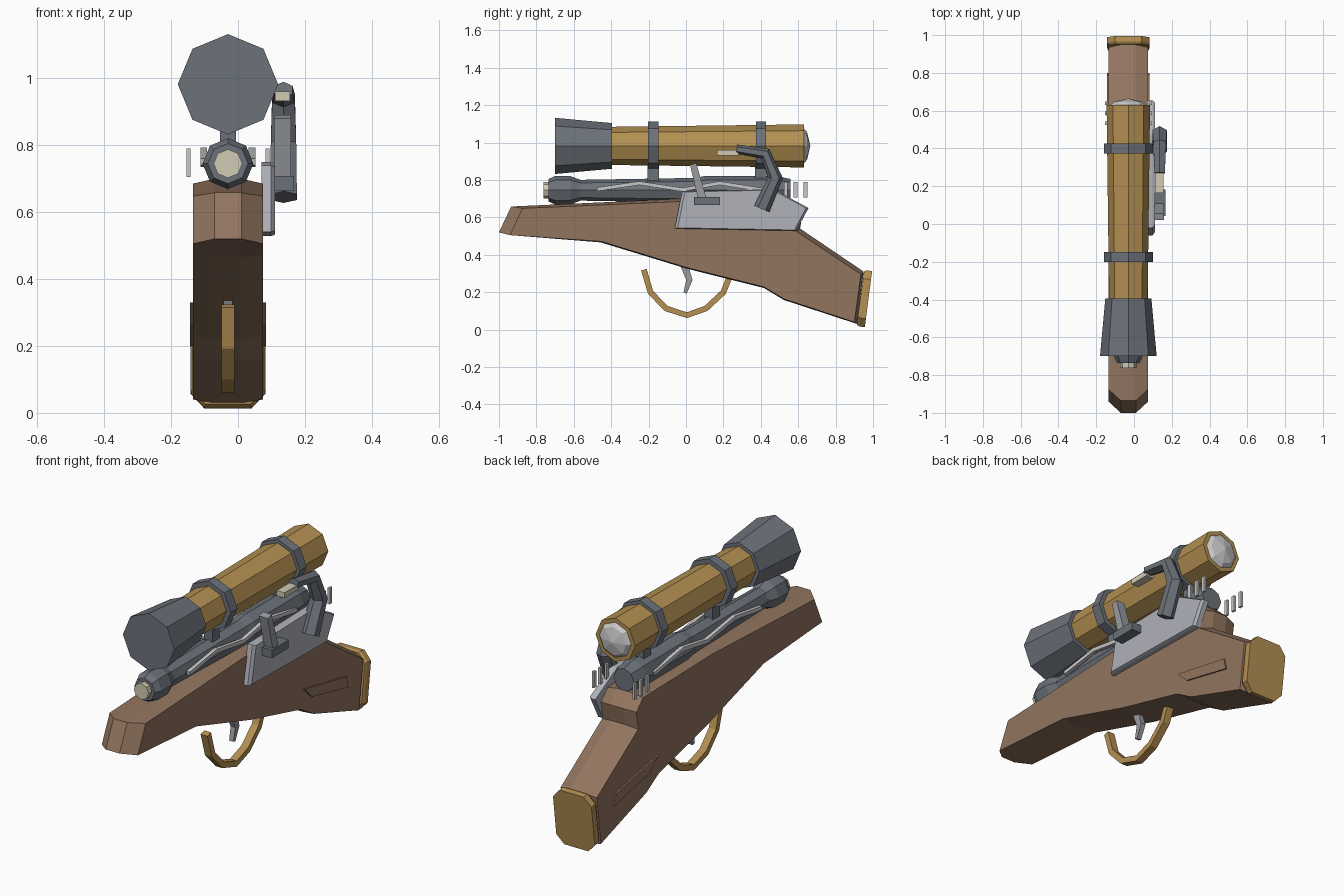
import bpy, bmesh, math
from mathutils import Vector

if "Cube" in bpy.data.objects:
    bpy.data.objects.remove(bpy.data.objects["Cube"])

CX = -0.03  # centre line of the weapon


def material(name, rgb):
    m = bpy.data.materials.new(name)
    lin = [(c / 255 / 12.92 if c < 11 else ((c / 255 + 0.055) / 1.055) ** 2.4) for c in rgb]
    m.diffuse_color = (*lin, 1)
    m.use_nodes = True
    m.node_tree.nodes["Principled BSDF"].inputs["Base Color"].default_value = m.diffuse_color
    return m


WOOD = material("brown wood", (146, 117, 95))
BRASS = material("brass", (180, 144, 82))
IRON = material("dark iron", (108, 114, 122))
STEEL = material("pale steel", (176, 178, 186))
GREY = material("mid grey steel", (152, 155, 160))
SILVER = material("silver", (200, 200, 200))
CREAM = material("cream", (208, 203, 180))


def loft(name, rings, mat, closed=True):
    """Skin a list of equal-length point rings and cap both ends."""
    bm = bmesh.new()
    loops = [[bm.verts.new(p) for p in r] for r in rings]
    n = len(loops[0])
    for a, b in zip(loops, loops[1:]):
        for i in range(n):
            j = (i + 1) % n
            bm.faces.new((a[i], a[j], b[j], b[i]))
    bm.faces.new(loops[0])
    bm.faces.new(loops[-1])
    bmesh.ops.remove_doubles(bm, verts=bm.verts, dist=1e-5)
    bmesh.ops.recalc_face_normals(bm, faces=bm.faces)
    me = bpy.data.meshes.new(name)
    bm.to_mesh(me)
    bm.free()
    me.materials.append(mat)
    ob = bpy.data.objects.new(name, me)
    bpy.context.collection.objects.link(ob)
    return ob


def turned(name, z, profile, mat, n=8):
    """Faceted round part along y from (y, radius) pairs."""
    ang = [2 * math.pi * i / n for i in range(n)]
    return loft(name, [[(CX + r * math.sin(a), y, z + r * math.cos(a)) for a in ang]
                       for y, r in profile], mat)


def slab(name, outline, layers, mat):
    """Side outline (y, z) repeated at x layers, each shrunk towards the centre."""
    cy = sum(p[0] for p in outline) / len(outline)
    cz = sum(p[1] for p in outline) / len(outline)
    return loft(name, [[(x, cy + (y - cy) * s, cz + (z - cz) * s) for y, z in outline]
                       for x, s in layers], mat)


def box(name, x, y, z, mat):
    return slab(name, [(y[0], z[0]), (y[1], z[0]), (y[1], z[1]), (y[0], z[1])],
                [(x[0], 1), (x[1], 1)], mat)


def bent_bar(name, path, section, mat, x):
    """Bar following (y, z, width, x half width) points in the side plane."""
    pts = [Vector(p[:2]) for p in path]
    rings = []
    for i, (y, z, w, hx) in enumerate(path):
        d = Vector((0, 0))
        if i:
            d += (pts[i] - pts[i - 1]).normalized()
        if i < len(pts) - 1:
            d += (pts[i + 1] - pts[i]).normalized()
        d.normalize()
        rings.append([(x + u * hx, y - d.y * v * w / 2, z + d.x * v * w / 2) for u, v in section])
    return loft(name, rings, mat)


SQUARE = [(-1, -1), (1, -1), (1, 1), (-1, 1)]
HEXAGON = [(0, -1), (1, -0.5), (1, 0.5), (0, 1), (-1, 0.5), (-1, -0.5)]

# Stock: full outline in the middle, chamfered outline at the sides
core = [(-1, .52), (-.935, .658), (-.02, .70), (.56, .69), (.625, .63), (.61, .54),
        (.95, .31), (.915, .03), (.524, .158), (.417, .222), (0, .327), (-.455, .466)]
side = [(-.94, .505), (-.875, .648), (-.02, .685), (.55, .675), (.605, .62), (.59, .525),
        (.935, .295), (.90, .04), (.524, .164), (.417, .228), (0, .333), (-.455, .472)]
loft("stock", [[(CX + x, y, z) for y, z in o] for x, o in
               ((-.105, side), (-.04, core), (.04, core), (.105, side))], WOOD)

# Raised side panels on the stock
panel = [(.433, .33), (.786, .262), (.80, .20), (.50, .265)]
for s, label in ((-1, "left"), (1, "right")):
    slab(label + "_stock_panel", panel, [(CX + s * .10, 1), (CX + s * .113, 1)], WOOD)

# Butt plate with cut corners, leaning with the end of the stock
oct_outline = [(-.112, .045), (-.07, 0), (.07, 0), (.112, .045),
               (.112, .255), (.07, .30), (-.07, .30), (-.112, .255)]


def butt_ring(dy, s):
    return [(CX + x * s, .918 + dy + .13 * z, .018 - .14 * dy + .15 + (z - .15) * s)
            for x, z in oct_outline]


loft("butt_plate", [butt_ring(-.005, .95), butt_ring(.008, 1), butt_ring(.038, 1)], BRASS)

# Barrel with flared muzzle
turned("barrel", .745, [(-.60, .055), (.05, .066), (.10, .076), (.48, .076), (.56, .06)], IRON)
turned("muzzle", .745, [(-.735, .06), (-.70, .076), (-.62, .076), (-.565, .056)], IRON)
turned("muzzle_tip", .745, [(-.762, .043), (-.72, .043)], CREAM)

# Zigzag strips along both sides of the barrel
zigzag = [(-.475, .75, .02, .01), (-.25, .783, .02, .01), (-.02, .748, .02, .01),
          (.18, .783, .02, .01), (.42, .745, .02, .01)]
for s, label in ((-1, "left"), (1, "right")):
    bent_bar(label + "_zigzag_strip", zigzag, SQUARE, SILVER, CX + s * .072)
    # Upright fins beside the rear of the barrel
    for i in range(3):
        y = .533 + i * .053
        box(f"{label}_fin_{i + 1}", (CX + s * .118 - .006, CX + s * .118 + .006),
            (y - .01, y + .01), (.705, .79), SILVER)

# Scope: tube, front bell, rear lens, rings and mounts
SZ = .982
turned("scope_tube", SZ, [(-.41, .102), (.63, .115)], BRASS)
turned("scope_bell", SZ, [(-.70, .15), (-.395, .122)], IRON)
turned("scope_lens", SZ, [(.625, .098), (.647, .075), (.665, 0)], SILVER)
for y, label in ((-.175, "front"), (.40, "rear")):
    turned(label + "_scope_ring", SZ, [(y - .027, .13), (y + .027, .13)], IRON)
    box(label + "_scope_mount", (CX - .024, CX + .024), (y - .03, y + .03), (.78, .88), IRON)

# Side plate with bevelled rim
slab("side_plate", [(-.06, .54), (-.02, .74), (.47, .75), (.655, .65), (.59, .528)],
     [(.07, 1), (.098, 1), (.11, .96)], STEEL)

# Small lever and its block on the side plate
box("lever_block", (.10, .167), (.043, .183), (.665, .708), IRON)
bent_bar("small_lever", [(.09, .69, .045, .025), (.038, .885, .035, .025)], SQUARE, GREY, .133)

# Bent cocking arm with pale tip
bent_bar("cocking_arm", [(.27, .965, .05, .027), (.425, .94, .066, .034),
                         (.478, .81, .08, .038), (.405, .645, .087, .04)], HEXAGON, IRON, .136)
box("cocking_arm_tip", (.11, .155), (.165, .28), (.932, .96), CREAM)

# Trigger guard and trigger
guard = [(-.225, .32), (-.19, .20), (-.107, .113), (.005, .077), (.107, .113), (.20, .20),
         (.24, .30)]
bent_bar("trigger_guard", [(y, z, .031, .02) for y, z in guard], SQUARE, BRASS, CX)
bent_bar("trigger", [(-.01, .345, .04, .014), (.018, .265, .034, .014), (-.005, .195, .018, .012)],
         SQUARE, GREY, CX)
